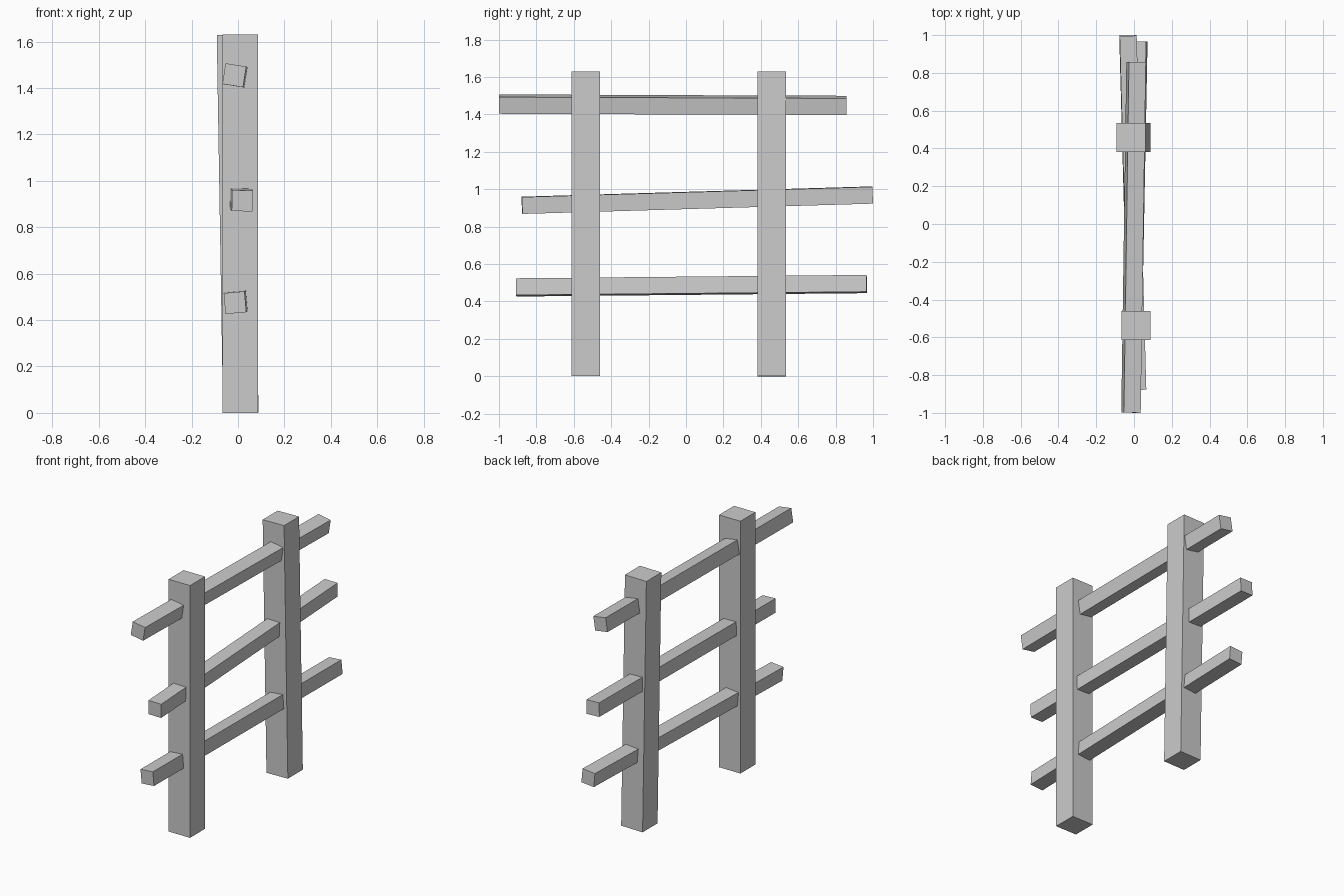
import bpy
import math
from mathutils import Vector, Matrix

if "Cube" in bpy.data.objects:
    bpy.data.objects.remove(bpy.data.objects["Cube"])


def beam(name, start, end, size, roll=0.0):
    """Square timber running from start to end, rolled about its own axis."""
    a, b = Vector(start), Vector(end)
    along = (b - a).normalized()
    r = math.radians(roll)
    side = Vector((math.cos(r), 0, -math.sin(r)))
    side = (side - along * side.dot(along)).normalized()
    third = side.cross(along)
    bpy.ops.mesh.primitive_cube_add(size=1)
    ob = bpy.context.object
    ob.name = name
    axes = Matrix((side, along, third)).transposed().to_4x4()
    scale = Matrix.Diagonal((size, (b - a).length, size, 1))
    ob.data.transform(axes @ scale)
    ob.location = (a + b) / 2
    return ob


# Upright posts, the rear one leaning slightly
POST = 0.153
beam("front_post", (0.01, -0.537, 0), (0.01, -0.537, 1.63), POST)
beam("rear_post", (0.012, 0.459, 0.001), (-0.015, 0.459, 1.629), POST)

# Crooked rails passing through both posts
RAIL = 0.09
beam("top_rail", (-0.016, -0.999, 1.455), (0.011, 0.858, 1.448), RAIL, 9)
beam("middle_rail", (0.019, -0.877, 0.914), (-0.032, 0.997, 0.969), RAIL, 1.5)
beam("bottom_rail", (-0.013, -0.908, 0.475), (0.023, 0.966, 0.493), RAIL, -5)
